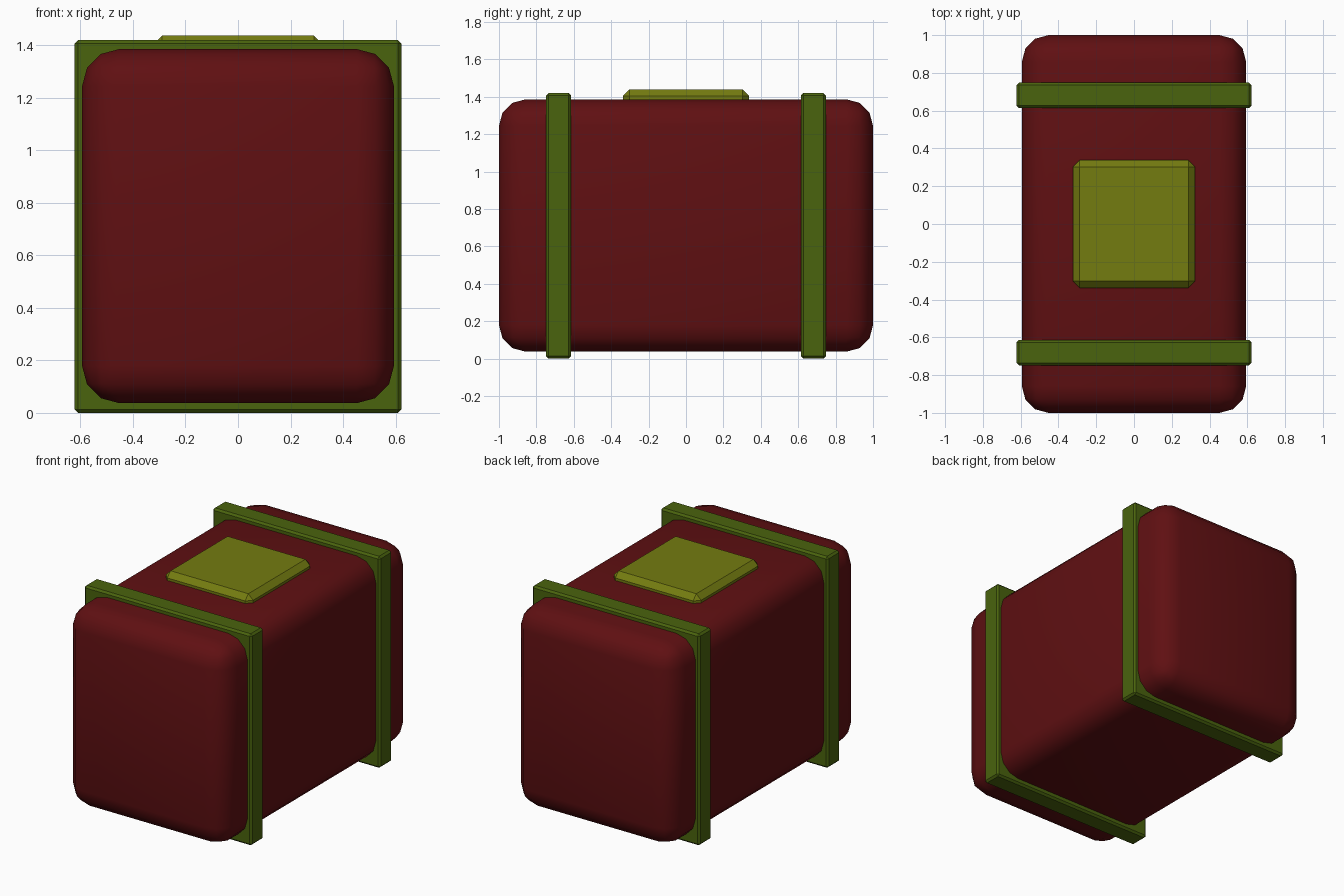
import bpy
import math

if "Cube" in bpy.data.objects:
    bpy.data.objects.remove(bpy.data.objects["Cube"])


def material(name, rgb):
    m = bpy.data.materials.new(name)
    m.diffuse_color = (*rgb, 1.0)
    m.use_nodes = True
    m.node_tree.nodes["Principled BSDF"].inputs["Base Color"].default_value = m.diffuse_color
    return m


def rounded_box(name, lo, hi, bevel, segments, mat, angle=50):
    """Box between two corners with bevelled edges."""
    centre = [(a + b) / 2 for a, b in zip(lo, hi)]
    bpy.ops.mesh.primitive_cube_add(size=1, location=centre)
    ob = bpy.context.object
    ob.name = name
    ob.scale = [b - a for a, b in zip(lo, hi)]
    bpy.ops.object.transform_apply(location=False, rotation=False, scale=True)
    mod = ob.modifiers.new("bevel", "BEVEL")
    mod.width = bevel
    mod.segments = segments
    mod.limit_method = 'NONE'
    bpy.ops.object.modifier_apply(modifier=mod.name)
    ob.data.materials.append(mat)
    bpy.ops.object.shade_smooth_by_angle(angle=math.radians(angle))
    return ob


red = material("dark red", (0.115, 0.005, 0.006))
green = material("strap green", (0.068, 0.125, 0.004))
olive = material("lid olive", (0.175, 0.200, 0.005))

# Main rounded body
rounded_box("body", (-0.594, -1.0, 0.037), (0.594, 1.0, 1.386), 0.142, 3, red)

# Two straps around the body, front and back
for name, side in (("front_strap", -1), ("back_strap", 1)):
    y = side * 0.681
    rounded_box(name, (-0.622, y - 0.067, 0.0), (0.622, y + 0.067, 1.42),
                0.013, 1, green, 30)

# Chamfered plate on top
rounded_box("top_plate", (-0.324, -0.338, 1.33), (0.324, 0.338, 1.438),
            0.035, 1, olive, 30)
